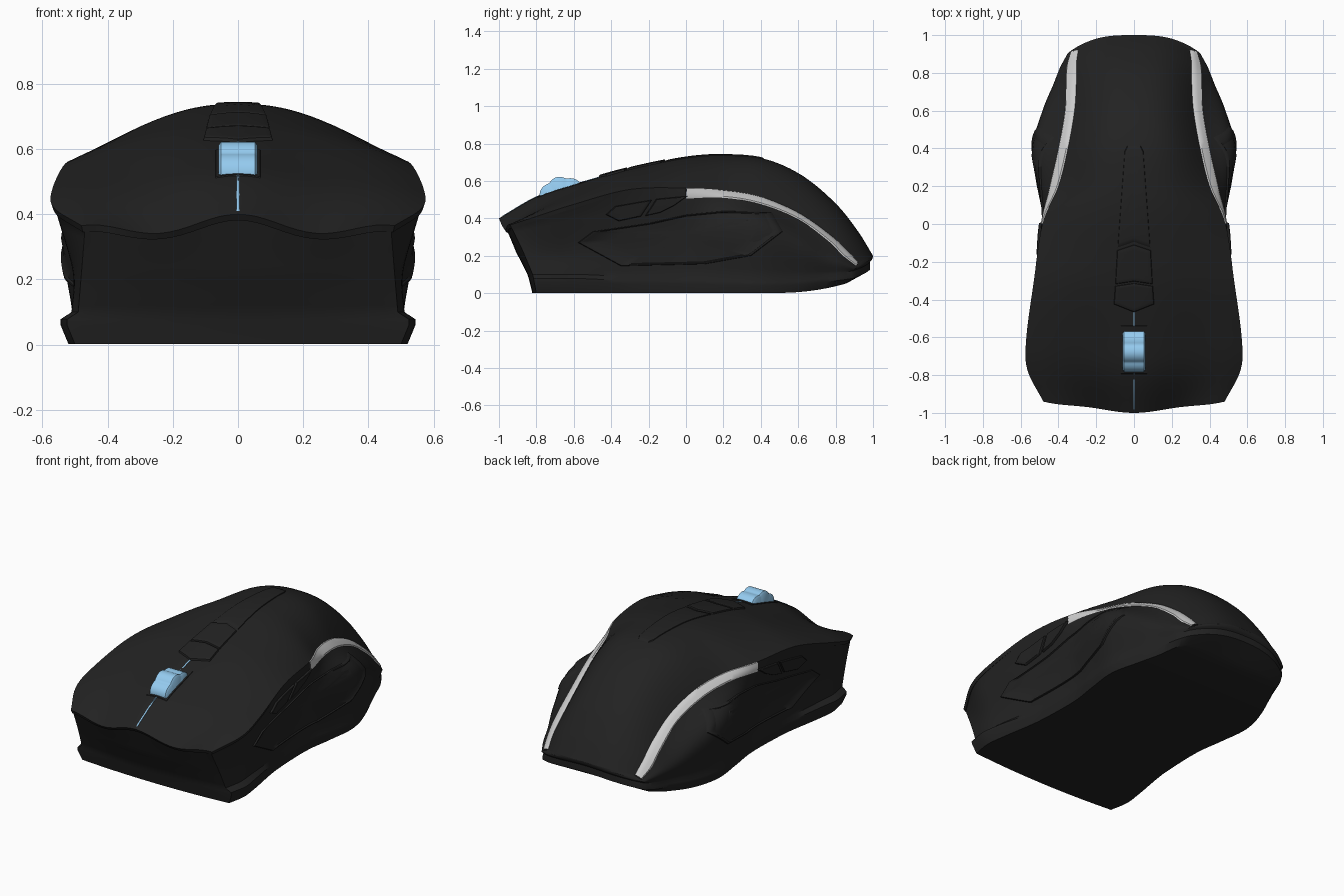
import bpy, bmesh, math
from mathutils import Vector
from mathutils.bvhtree import BVHTree

if "Cube" in bpy.data.objects:
    bpy.data.objects.remove(bpy.data.objects["Cube"])

SUB, NS = 6, 32          # samples per guide segment, samples across the width


def material(name, rgb):
    m = bpy.data.materials.new(name)
    m.diffuse_color = (*rgb, 1)
    m.use_nodes = True
    m.node_tree.nodes["Principled BSDF"].inputs["Base Color"].default_value = m.diffuse_color
    return m


BLACK = material("black_plastic", (0.016, 0.016, 0.016))
SILVER = material("silver", (0.58, 0.58, 0.58))
BLUE = material("light_blue", (0.3, 0.6, 0.87))


def spline(keys, sub=SUB):
    """Catmull-Rom curve through the key points."""
    k = [Vector(p) for p in keys]
    k = [2 * k[0] - k[1]] + k + [2 * k[-1] - k[-2]]
    out = []
    for i in range(1, len(k) - 2):
        a, b, c, d = k[i - 1:i + 3]
        for j in range(sub):
            t = j / sub
            out.append(0.5 * (2 * b + (c - a) * t + (2 * a - 5 * b + 4 * c - d) * t * t
                              + (3 * b - a - 3 * c + d) * t ** 3))
    return out + [k[-2]]


def grid(bm, rows):
    """Quad sheet through rows of points."""
    vs = [[bm.verts.new(p) for p in r] for r in rows]
    for a, b in zip(vs, vs[1:]):
        for i in range(len(a) - 1):
            bm.faces.new((a[i], a[i + 1], b[i + 1], b[i]))


def finish(name, bm, mat, mirror=False, solid=0, up=False, angle=35):
    bmesh.ops.remove_doubles(bm, verts=bm.verts[:], dist=0.0004)
    bmesh.ops.recalc_face_normals(bm, faces=bm.faces[:])
    if up and sum(f.normal.z for f in bm.faces) < 0:
        bmesh.ops.reverse_faces(bm, faces=bm.faces[:])
    me = bpy.data.meshes.new(name)
    bm.to_mesh(me)
    bm.free()
    ob = bpy.data.objects.new(name, me)
    bpy.context.collection.objects.link(ob)
    me.materials.append(mat)
    bpy.ops.object.select_all(action='DESELECT')
    ob.select_set(True)
    bpy.context.view_layer.objects.active = ob
    if solid:
        m = ob.modifiers.new("thickness", 'SOLIDIFY')
        m.thickness, m.offset = solid, -1
        bpy.ops.object.modifier_apply(modifier=m.name)
    bpy.ops.object.shade_smooth_by_angle(angle=math.radians(angle))
    if mirror:
        ob.modifiers.new("mirror", 'MIRROR')
    return ob


# Guide curves, front to back, right half
center = spline([(0, -1, .40), (0, -.8, .515), (0, -.6, .58), (0, -.3, .665), (0, 0, .725), (0, .2, .738),
                 (0, .42, .718), (0, .62, .63), (0, .8, .48), (0, .92, .33), (0, 1, .2)])
rim = spline([(.48, -.94, .365), (.565, -.77, .42), (.57, -.6, .475), (.53, -.3, .555), (.485, 0, .562),
              (.40, .2, .55), (.35, .4, .515), (.315, .6, .43), (.305, .76, .32), (.305, .85, .24), (.295, .92, .165)])
rim_low = spline([(.47, -.93, .345), (.55, -.75, .39), (.545, -.6, .42), (.51, -.3, .48), (.49, 0, .505),
                  (.445, .2, .51), (.40, .4, .475), (.365, .6, .395), (.36, .76, .28), (.355, .84, .2), (.335, .91, .145)])
bulge = spline([(.48, -.87, .22), (.505, -.72, .22), (.50, -.58, .24), (.475, -.3, .27), (.47, 0, .33),
                (.51, .2, .37), (.535, .4, .36), (.48, .6, .27), (.425, .74, .19), (.39, .83, .16), (.35, .905, .132)])
seam = spline([(.49, -.82, .1), (.51, -.7, .1), (.50, -.56, .1), (.47, -.3, .09), (.46, 0, .09),
               (.485, .2, .085), (.505, .4, .08), (.46, .6, .085), (.41, .74, .1), (.38, .83, .11), (.345, .895, .12)])
N = len(center)
SPLIT = 4 * SUB          # where the silver strip begins
S = [-1 + 2 * i / NS for i in range(NS + 1)]
REAR_BOW = 3


def wave(s):
    return -0.05 * math.sin(math.pi * s) ** 2


# Top shell: crowned sheet with a wavy front lip
shell_rows = []
for i in range(N):
    c, r, u = center[i], rim[i], i / (N - 1)
    fade = max(0, 1 - u / 0.3)
    bow = 2 + (REAR_BOW - 2) * max(0, (u - .7) / .3)
    crown = 2.05 + .7 * min(1, max(0, (u - .35) / .25))
    shell_rows.append([Vector((r.x * s, c.y + (r.y - c.y) * abs(s) ** bow - .3 * wave(s) * fade,
                               c.z + (r.z - c.z) * abs(s) ** crown + wave(s) * fade)) for s in S])
bm = bmesh.new()
grid(bm, shell_rows)
tree_bm = bm.copy()
finish("top_shell", bm, BLACK, solid=0.022, up=True)

# Lower body: sides, base flange, front, rear and underside
sections = []
for i in range(N):
    q = seam[i]
    rear = max(0, (q.y - .5) / .4)
    front = min(1, max(0, (-.3 - q.y) / .4))
    lip = Vector((.006 + .028 * front, 0, 0))
    foot = Vector((q.x + .015 * front - .005, q.y + .02 * front - .05 * rear, .002 + .048 * rear ** 2))
    sections.append(spline([rim_low[i], bulge[i], q], 6)
                    + [q + lip + Vector((0, .005 * front, -.022)), q + lip + Vector((0, .008 * front, -.04)), foot])


def flip(p):
    return Vector((-p.x, p.y, p.z))


bm = bmesh.new()
under = [[Vector((p[-1].x * s, p[-1].y, p[-1].z)) for s in S] for p in sections]
fronts, rears = [], []
last = len(sections[0]) - 1
for j in range(last + 1):
    p, q = sections[0][j], sections[-1][j]
    k = max(0, 1 - j / 6)
    bow = .05 - .028 * j / last
    fronts.append([Vector((p.x * s, p.y - bow * (1 - s * s) - .3 * k * wave(s),
                           p.z + k * (.03 * (1 - s * s) + .015 * (1 - s ** 8) + wave(s)))) for s in S])
    k = 1 - .6 * (j == last)
    rears.append([Vector((q.x * s, q.y + .09 * k * (1 - abs(s) ** REAR_BOW), q.z + .05 * k * (1 - s * s)))
                  for s in S])
under[0], under[-1] = fronts[-1], rears[-1]
lip_rows = [[rim[i], rim_low[i]] for i in range(SPLIT + 1)]
for rows in (sections, lip_rows):
    grid(bm, rows)
    grid(bm, [[flip(p) for p in r] for r in rows])
for rows in (fronts, [shell_rows[-1]] + rears, under):
    grid(bm, rows)
grid(tree_bm, sections)
grid(tree_bm, lip_rows)
finish("lower_body", bm, BLACK, angle=30)

# Silver strips sweeping down to the back, slightly domed
bm = bmesh.new()
rows = []
for i in range(SPLIT, N):
    a, b = rim[i], rim_low[i]
    out = Vector((.5, .2, .6)) * .01
    rows.append([a, a.lerp(b, .1) + out * .7, a.lerp(b, .5) + out, a.lerp(b, .9) + out * .7, b])
grid(bm, rows)
grid(tree_bm, rows)
finish("silver_strip", bm, SILVER, mirror=True)

tree = BVHTree.FromBMesh(tree_bm)
tree_bm.free()


def applique(name, outline, profile, side, mat=BLACK):
    """Raised panel laid on the body; profile = (scale, height) rings."""
    pts = [Vector(p) for p in outline]
    mid = sum(pts, Vector((0, 0))) / len(pts)
    ring = [a.lerp(b, t / 10) for a, b in zip(pts, pts[1:] + pts[:1]) for t in range(10)]
    ring.append(ring[0])
    d = Vector((-1, 0, 0)) if side else Vector((0, 0, -1))
    rows = []
    for scale, h in profile:
        row = []
        for p in ring:
            q = mid + (p - mid) * scale
            o = Vector((2, q.x, q.y)) if side else Vector((q.x, q.y, 2))
            hit = tree.ray_cast(o, d)[0] or tree.find_nearest(o + d * 1.5)[0]
            row.append(hit - d * h)
        rows.append(row)
    bm = bmesh.new()
    grid(bm, rows)
    finish(name, bm, mat, mirror=side)


def raised(h):
    return [(1, -.005), (.96, h * .8), (.9, h), (.75, h), (.5, h), (.25, h), (0, h)]


# Side grip panels and thumb buttons, both sides
applique("side_grip", [(-.58, .27), (-.5, .33), (-.2, .375), (0, .42), (.2, .44), (.46, .435), (.52, .33),
                       (.35, .2), (.1, .155), (-.35, .145)],
         [(1, -.004), (.985, .009), (.95, .009), (.92, .003), (.7, .003), (.4, .003), (0, .003)], True)
applique("thumb_button_front", [(-.43, .42), (-.38, .465), (-.18, .5), (-.24, .41), (-.36, .385)], raised(.014), True)
applique("thumb_button_rear", [(-.16, .504), (.01, .52), (-.06, .47), (-.14, .43), (-.22, .412)], raised(.014), True)

# Centre console: long tapered inlay and two chevron buttons
applique("console_inlay", [(-.088, -.13), (0, -.1), (.088, -.13), (.05, .39), (.035, .42), (-.035, .42), (-.05, .39)],
         raised(.006), False)
applique("console_button_rear", [(-.1, -.32), (0, -.305), (.1, -.32), (.09, -.138), (0, -.108), (-.09, -.138)],
         raised(.01), False)
applique("console_button_front", [(-.108, -.425), (0, -.468), (.108, -.425), (.101, -.328), (0, -.313), (-.101, -.328)],
         raised(.012), False)

# Blue seam line and wheel surround
applique("button_seam", [(-.004, -.985), (.004, -.985), (.004, -.46), (-.004, -.46)],
         [(1, -.003), (.98, .003), (.5, .003), (0, .003)], False, BLUE)
applique("wheel_surround", [(-.07, -.795), (.07, -.795), (.07, -.535), (-.07, -.535)],
         [(1, -.003), (.97, .003), (.5, .003), (0, .003)], False)

# Scroll wheel with rounded treads
bm = bmesh.new()
rows = []
for x, k in ((-.06, 0), (-.06, .92), (-.052, 1), (.052, 1), (.06, .92), (.06, 0)):
    row = []
    for i in range(97):
        a = 2 * math.pi * i / 96
        r = k * (.126 + .012 * abs(math.sin(4 * a + .5)))
        row.append((x, -.655 + r * math.cos(a), .487 + r * math.sin(a)))
    rows.append(row)
grid(bm, rows)
finish("scroll_wheel", bm, BLUE, angle=40)
